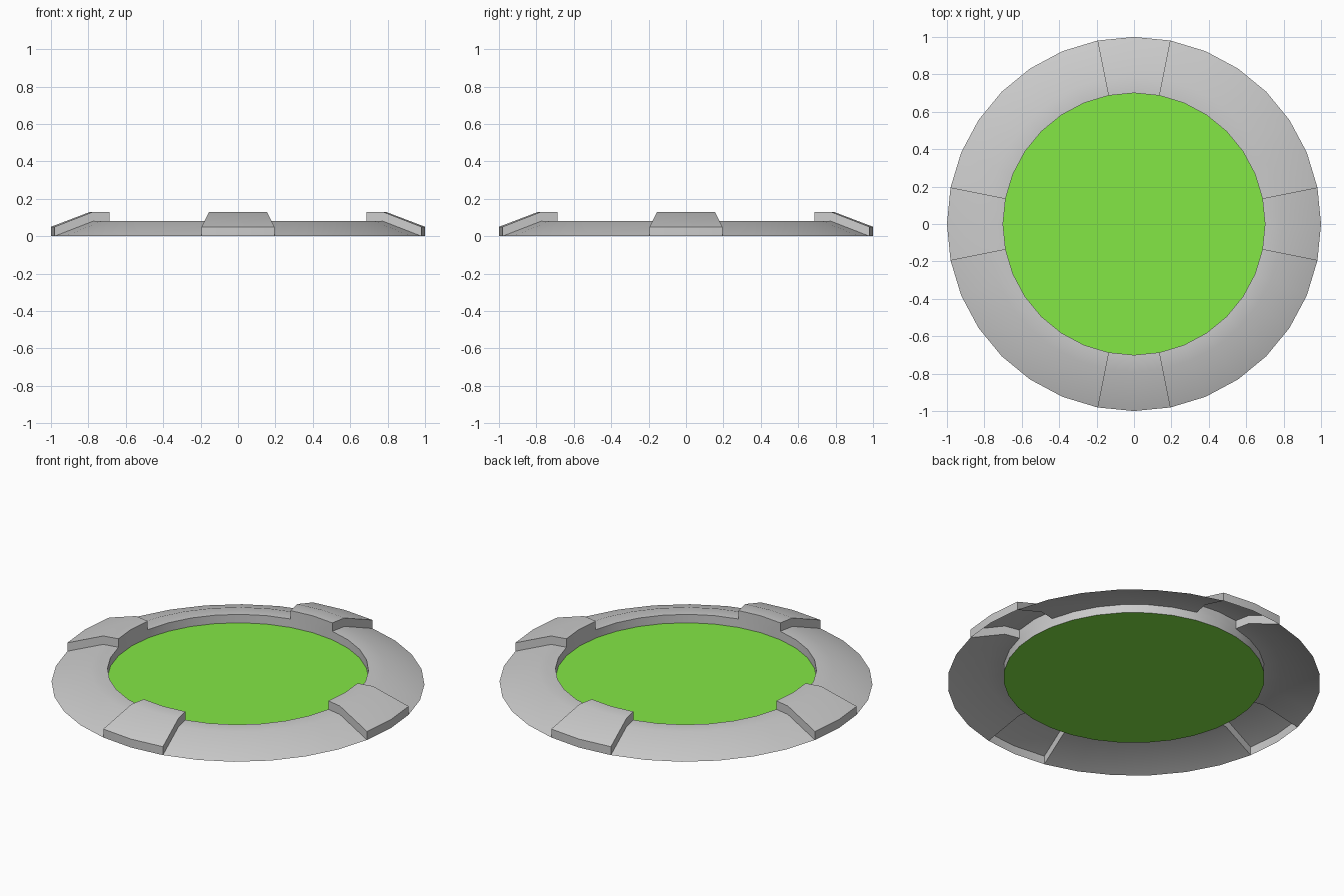
import bpy, bmesh
from math import cos, sin, tau, radians

if "Cube" in bpy.data.objects:
    bpy.data.objects.remove(bpy.data.objects["Cube"])

SEGMENTS = 32
DISC_Z = 0.03

# Cross-sections as (radius, height), outside to inside
RAMP = [(1.0, 0.0), (0.79, 0.08), (0.70, 0.08), (0.70, DISC_Z)]
BLOCK = [(1.0, 0.0), (1.0, 0.05), (0.79, 0.13), (0.70, 0.13), (0.70, 0.08), (0.70, DISC_Z)]


def point(p, step):
    a = tau * step / SEGMENTS
    return (p[0] * cos(a), p[0] * sin(a), p[1])


def add_face(bm, coords):
    bm.faces.new([bm.verts.new(c) for c in coords])


def add_object(name, bm):
    mesh = bpy.data.meshes.new(name)
    bm.to_mesh(mesh)
    bm.free()
    obj = bpy.data.objects.new(name, mesh)
    bpy.context.collection.objects.link(obj)
    return obj


# Sloped rim: open-bottomed shell with four raised blocks, two segments wide each
bm = bmesh.new()
for s in range(SEGMENTS):
    raised = (s + 1) % 8 < 2
    profile = BLOCK if raised else RAMP
    for p, q in zip(profile, profile[1:]):
        add_face(bm, [point(p, s), point(p, s + 1), point(q, s + 1), point(q, s)])

# Side walls of the raised blocks
for quarter in range(4):
    for side in (-1, 1):
        s = quarter * 8 + side
        for i in range(2):
            loop = [point(RAMP[i], s), point(RAMP[i + 1], s),
                    point(BLOCK[i + 2], s), point(BLOCK[i + 1], s)]
            add_face(bm, loop if side < 0 else loop[::-1])

bmesh.ops.remove_doubles(bm, verts=bm.verts, dist=1e-4)
bmesh.ops.recalc_face_normals(bm, faces=bm.faces)
# The shell is open, so make sure its top side faces up
if sum(f.normal.z * f.calc_area() for f in bm.faces) < 0:
    bmesh.ops.reverse_faces(bm, faces=bm.faces)
rim = add_object("rim", bm)
bpy.context.view_layer.objects.active = rim
rim.select_set(True)
bpy.ops.object.shade_smooth_by_angle(angle=radians(30))

# Green centre disc
bm = bmesh.new()
add_face(bm, [point((0.70, DISC_Z), s) for s in range(SEGMENTS)])
disc = add_object("centre_disc", bm)
green = bpy.data.materials.new("green")
green.diffuse_color = (0.23, 0.8, 0.06, 1.0)
green.use_nodes = True
green.node_tree.nodes["Principled BSDF"].inputs["Base Color"].default_value = green.diffuse_color
disc.data.materials.append(green)
